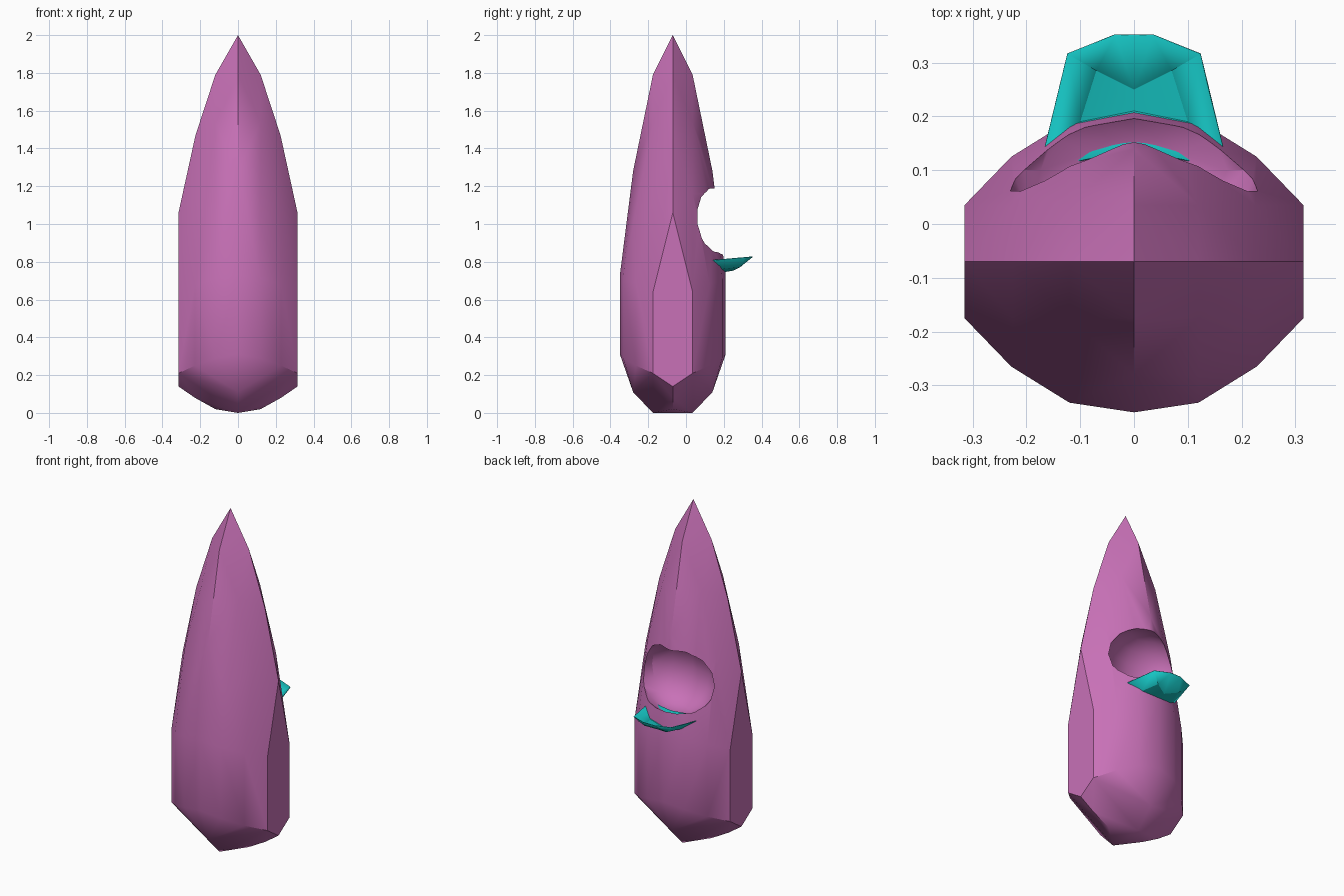
import bpy, bmesh
from math import radians

if "Cube" in bpy.data.objects:
    bpy.data.objects.remove(bpy.data.objects["Cube"])


def material(name, rgb):
    m = bpy.data.materials.new(name)
    m.use_nodes = True
    m.diffuse_color = (*rgb, 1)
    m.node_tree.nodes["Principled BSDF"].inputs["Base Color"].default_value = (*rgb, 1)
    return m


def finish(name, bm, mat):
    me = bpy.data.meshes.new(name)
    bm.to_mesh(me)
    bm.free()
    ob = bpy.data.objects.new(name, me)
    bpy.context.collection.objects.link(ob)
    me.materials.append(mat)
    return ob


def activate(ob):
    bpy.ops.object.select_all(action="DESELECT")
    ob.select_set(True)
    bpy.context.view_layer.objects.active = ob


pink = material("orchid pink", (0.58, 0.165, 0.475))
teal = material("teal", (0.008, 0.56, 0.55))
CENTRE_Y = -0.07

# Body: faceted pointed pod, one quarter of its corners mirrored both ways
upper = [(0, 0, 2), (.12, 0, 1.79), (.225, 0, 1.47), (.315, 0, 1.06),
         (0, .105, 1.79), (0, .21, 1.28), (0, .28, .73),
         (.12, .105, 1.54), (.225, .105, 1.16), (.12, .21, 1.0),
         (.12, .262, .71), (.228, .195, .68), (.315, .105, .64)]
lower = [(0, .28, .31), (.12, .262, .29), (.228, .195, .25), (.315, .105, .21),
         (.315, 0, .14), (.228, 0, .08), (.12, 0, .02),
         (0, .105, 0), (0, .21, .11)]
corners = {(sx * x + 0.0, sy * y + CENTRE_Y, z)
           for x, y, z in upper + lower for sx in (1, -1) for sy in (1, -1)}
bm = bmesh.new()
for c in sorted(corners):
    bm.verts.new(c)
bmesh.ops.convex_hull(bm, input=bm.verts[:])
bmesh.ops.delete(bm, geom=[v for v in bm.verts if not v.link_faces], context="VERTS")
bmesh.ops.recalc_face_normals(bm, faces=bm.faces[:])
body = finish("body", bm, pink)

# Hollow scooped out of the back
bm = bmesh.new()
bmesh.ops.create_uvsphere(bm, u_segments=12, v_segments=8, radius=1)
for v in bm.verts:
    v.co = (v.co.x * .245, v.co.y * .17 + .10, v.co.z * .2 + 1.0)
cutter = finish("hollow_cutter", bm, pink)
cutter.hide_render = True
mod = body.modifiers.new("hollow", "BOOLEAN")
mod.operation = "DIFFERENCE"
mod.solver = "EXACT"
mod.object = cutter
activate(body)
bpy.ops.object.modifier_apply(modifier=mod.name)
bpy.data.objects.remove(cutter)
bpy.ops.object.shade_smooth_by_angle(angle=radians(30))

# Lip: shallow dish below the hollow, rows running from the body to the tip
rows = [[(0, .14, .825), (.12, .115, .825), (.175, .105, .82)],
        [(0, .21, .75), (.10, .19, .765), (.165, .145, .81)],
        [(0, .25, .757), (.07, .285, .775), (.122, .315, .825)],
        [(0, .35, .828), (.035, .35, .828), (.122, .315, .825)]]
bm = bmesh.new()
for side in (1, -1):
    grid = [[bm.verts.new((side * x, y, z)) for x, y, z in row] for row in rows]
    for r in range(len(rows) - 1):
        for c in range(2):
            bm.faces.new((grid[r][c], grid[r][c + 1],
                          grid[r + 1][c + 1], grid[r + 1][c]))
bmesh.ops.remove_doubles(bm, verts=bm.verts[:], dist=.001)
bmesh.ops.recalc_face_normals(bm, faces=bm.faces[:])
lip = finish("lip", bm, teal)
thick = lip.modifiers.new("thickness", "SOLIDIFY")
thick.thickness = .004
activate(lip)
bpy.ops.object.shade_smooth_by_angle(angle=radians(30))
